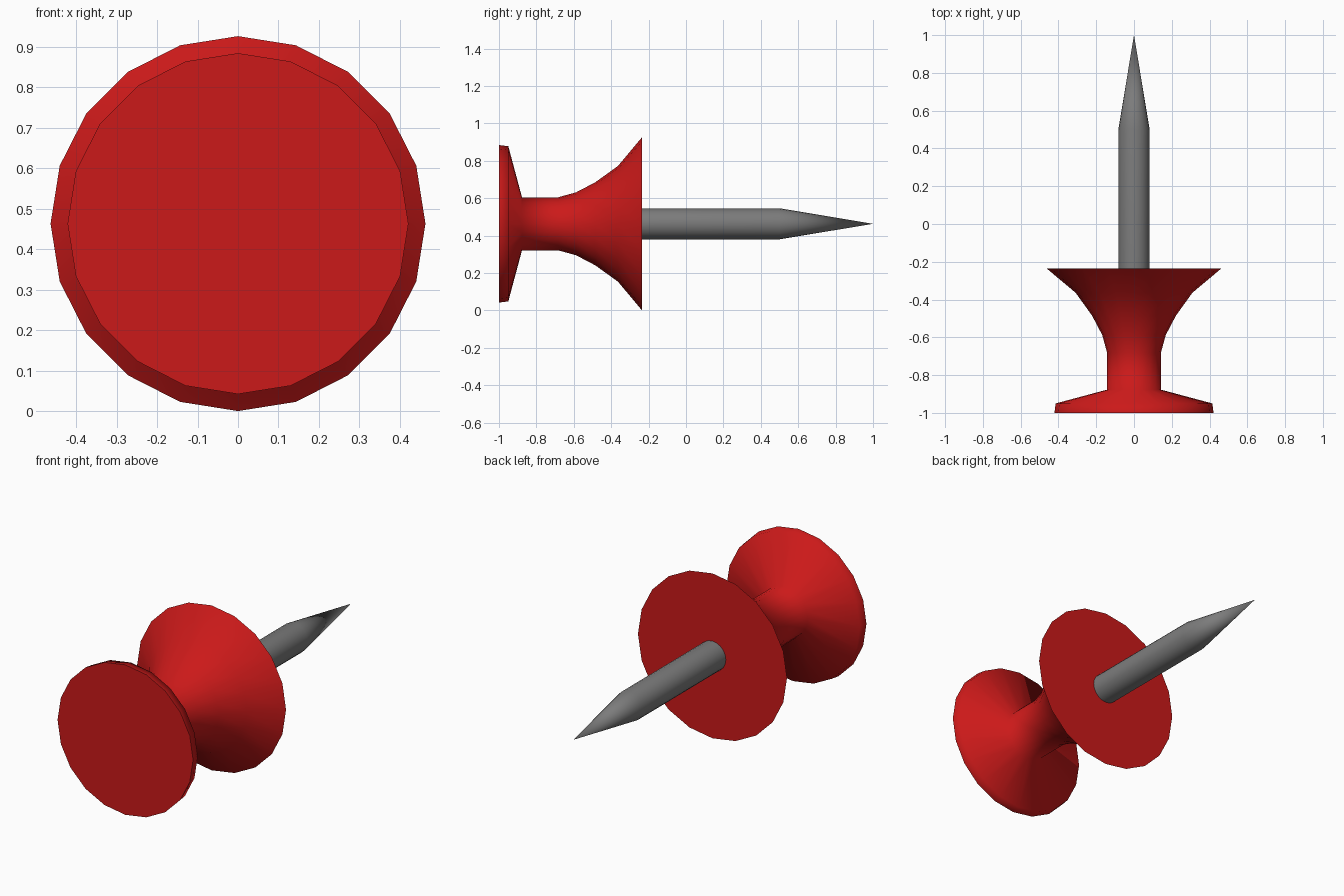
import bpy, bmesh
from math import sin, cos, tau, radians

if "Cube" in bpy.data.objects:
    bpy.data.objects.remove(bpy.data.objects["Cube"])

SIDES = 20
AXIS_Z = 0.463


def lathe(name, profile, color=None):
    """Revolve (y, radius) points round the pin's y axis; radius 0 makes a tip."""
    bm = bmesh.new()
    rings = []
    for y, r in profile:
        if r == 0:
            rings.append([bm.verts.new((0, y, AXIS_Z))] * SIDES)
        else:
            rings.append([bm.verts.new((r * sin(tau * i / SIDES), y,
                                        AXIS_Z + r * cos(tau * i / SIDES)))
                          for i in range(SIDES)])
    for a, b in zip(rings, rings[1:]):
        for i in range(SIDES):
            j = (i + 1) % SIDES
            corners = [a[i], a[j], b[j], b[i]]
            bm.faces.new(list(dict.fromkeys(corners)))
    for ring in (rings[0], rings[-1]):
        if ring[0] is not ring[1]:
            bm.faces.new(ring)
    bmesh.ops.recalc_face_normals(bm, faces=bm.faces)
    mesh = bpy.data.meshes.new(name)
    bm.to_mesh(mesh)
    bm.free()
    obj = bpy.data.objects.new(name, mesh)
    bpy.context.collection.objects.link(obj)
    if color:
        mat = bpy.data.materials.new(name + "_colour")
        mat.diffuse_color = color
        mat.use_nodes = True
        mat.node_tree.nodes["Principled BSDF"].inputs["Base Color"].default_value = mat.diffuse_color
        mesh.materials.append(mat)
    # smooth sides, crisp flat caps
    bpy.ops.object.select_all(action='DESELECT')
    obj.select_set(True)
    bpy.context.view_layer.objects.active = obj
    bpy.ops.object.shade_smooth_by_angle(angle=radians(80))
    return obj


# Red plastic grip: end disc, narrow neck, flared collar
lathe("grip", [(-1.0, 0.421), (-0.95, 0.415), (-0.877, 0.142), (-0.683, 0.142),
               (-0.588, 0.168), (-0.485, 0.222), (-0.364, 0.309), (-0.235, 0.463)],
      (0.6, 0.01, 0.01, 1))

# Steel pin with a tapered point
lathe("pin", [(-0.24, 0.083), (0.5, 0.083), (1.0, 0)], (0.2, 0.2, 0.2, 1))
